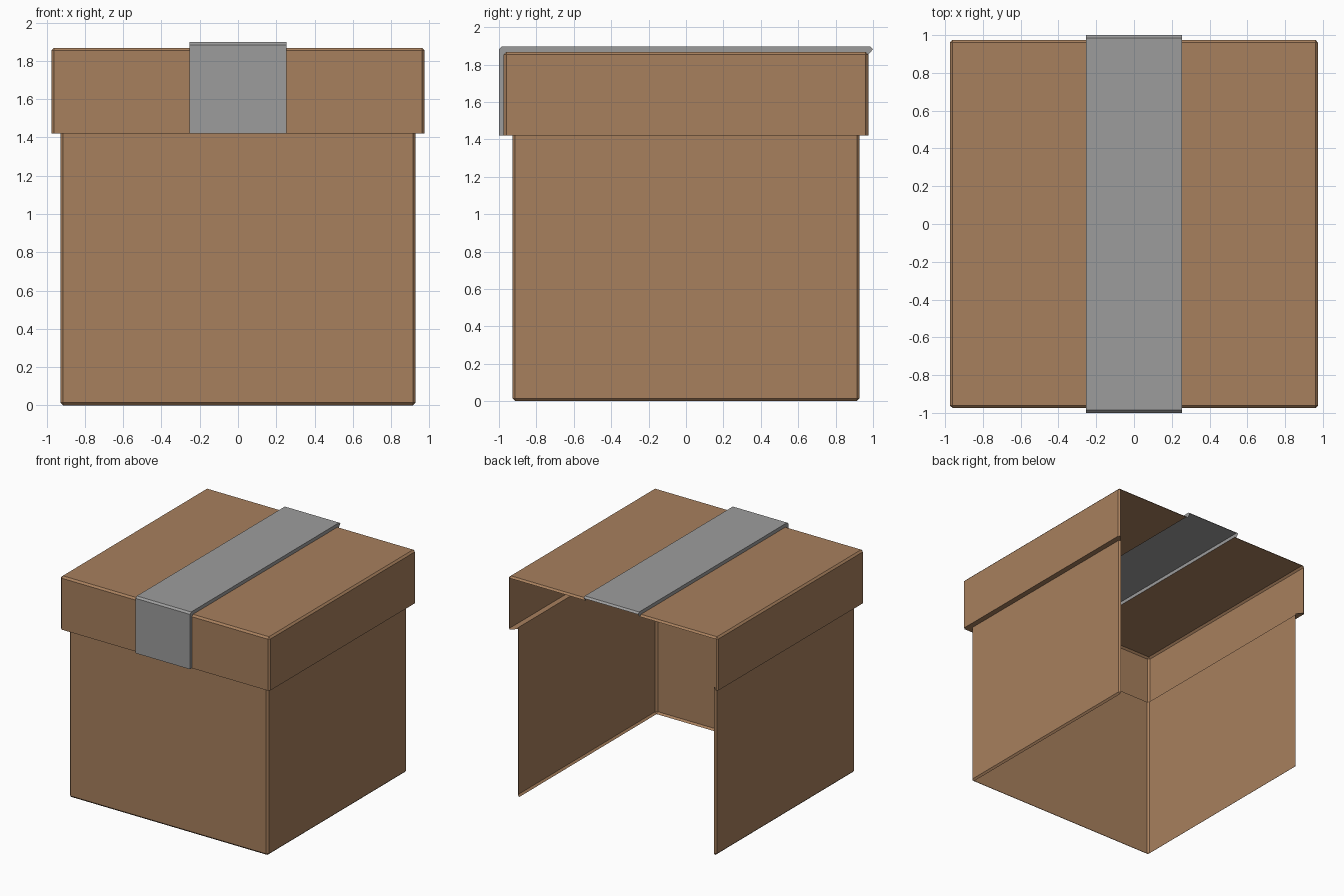
import bpy, bmesh

if "Cube" in bpy.data.objects:
    bpy.data.objects.remove(bpy.data.objects["Cube"])

BEVEL = 0.015
TAPE = 0.253      # half width of the tape
SPLIT = 1.42      # height where the lid starts
BODY, LID, TOP = 0.928, 0.975, 1.868


def material(name, color):
    mat = bpy.data.materials.new(name)
    mat.diffuse_color = (*color, 1)
    mat.use_nodes = True
    mat.node_tree.nodes["Principled BSDF"].inputs["Base Color"].default_value = mat.diffuse_color
    return mat


def ring(bm, half, cut, z):
    """Square with cut corners, split at the tape on the front and back."""
    a, h, t = half - cut, half, TAPE
    pts = [(-t, -h), (t, -h), (a, -h), (h, -a), (h, a), (a, h),
           (t, h), (-t, h), (-a, h), (-h, a), (-h, -a), (-a, -h)]
    return [bm.verts.new((x, y, z)) for x, y in pts]


def bridge(bm, low, high, skip):
    for i in range(12):
        if i not in skip:
            j = (i + 1) % 12
            bm.faces.new((low[i], low[j], high[j], high[i]))


def finish(bm, name, mat):
    bmesh.ops.remove_doubles(bm, verts=bm.verts, dist=0.0005)
    loose = [v for v in bm.verts if not v.link_faces]
    bmesh.ops.delete(bm, geom=loose, context='VERTS')
    bmesh.ops.recalc_face_normals(bm, faces=bm.faces)
    # open shells: make the normals point away from the middle of the box
    for f in bm.faces:
        c = f.calc_center_median()
        c.z -= 0.9
        if abs(f.normal.z) < 0.99 and c.dot(f.normal) < 0:
            f.normal_flip()
    mesh = bpy.data.meshes.new(name)
    bm.to_mesh(mesh)
    bm.free()
    mesh.materials.append(mat)
    bpy.context.collection.objects.link(bpy.data.objects.new(name, mesh))


card = material("cardboard", (0.39, 0.215, 0.11))
grey = material("tape_grey", (0.335, 0.335, 0.335))
BACK = {5, 6, 7}   # open back side
FRONT_GAP = {0}    # opening behind the tape

# Box body: three walls, open at the back and bottom
bm = bmesh.new()
foot = ring(bm, BODY - BEVEL, 0, 0)
low = ring(bm, BODY, BEVEL, BEVEL)
high = ring(bm, BODY, BEVEL, SPLIT)
bridge(bm, foot, low, BACK)
bridge(bm, low, high, BACK)
finish(bm, "box_body", card)

# Lid: ledge, rim, bevelled edge and two top panels
bm = bmesh.new()
inner = ring(bm, BODY, BEVEL, SPLIT)
rim = ring(bm, LID, BEVEL, SPLIT)
edge = ring(bm, LID, BEVEL, TOP - BEVEL)
top = ring(bm, LID - BEVEL, 0, TOP)
bridge(bm, rim, inner, BACK)
bridge(bm, rim, edge, BACK | FRONT_GAP)
bridge(bm, edge, top, FRONT_GAP | {6})
bm.faces.new([top[i] for i in (1, 2, 4, 6)])
bm.faces.new([top[i] for i in (7, 8, 10, 0)])
finish(bm, "lid", card)

# Tape: strip over the top and down the front, with thin sides
under = [(-LID, SPLIT), (-LID, TOP - BEVEL), (-LID + BEVEL, TOP),
         (LID - BEVEL, TOP), (LID, TOP - BEVEL)]
over = [(-1, SPLIT), (-1, 1.882), (-0.985, 1.897), (0.985, 1.897), (1, 1.882)]
bm = bmesh.new()
rows = [[bm.verts.new((x, y, z)) for y, z in path]
        for x, path in ((-TAPE, under), (-TAPE, over), (TAPE, over), (TAPE, under))]
for a, b in zip(rows, rows[1:]):
    for i in range(4):
        bm.faces.new((a[i], b[i], b[i + 1], a[i + 1]))
bm.faces.new([r[0] for r in rows])
finish(bm, "tape", grey)
